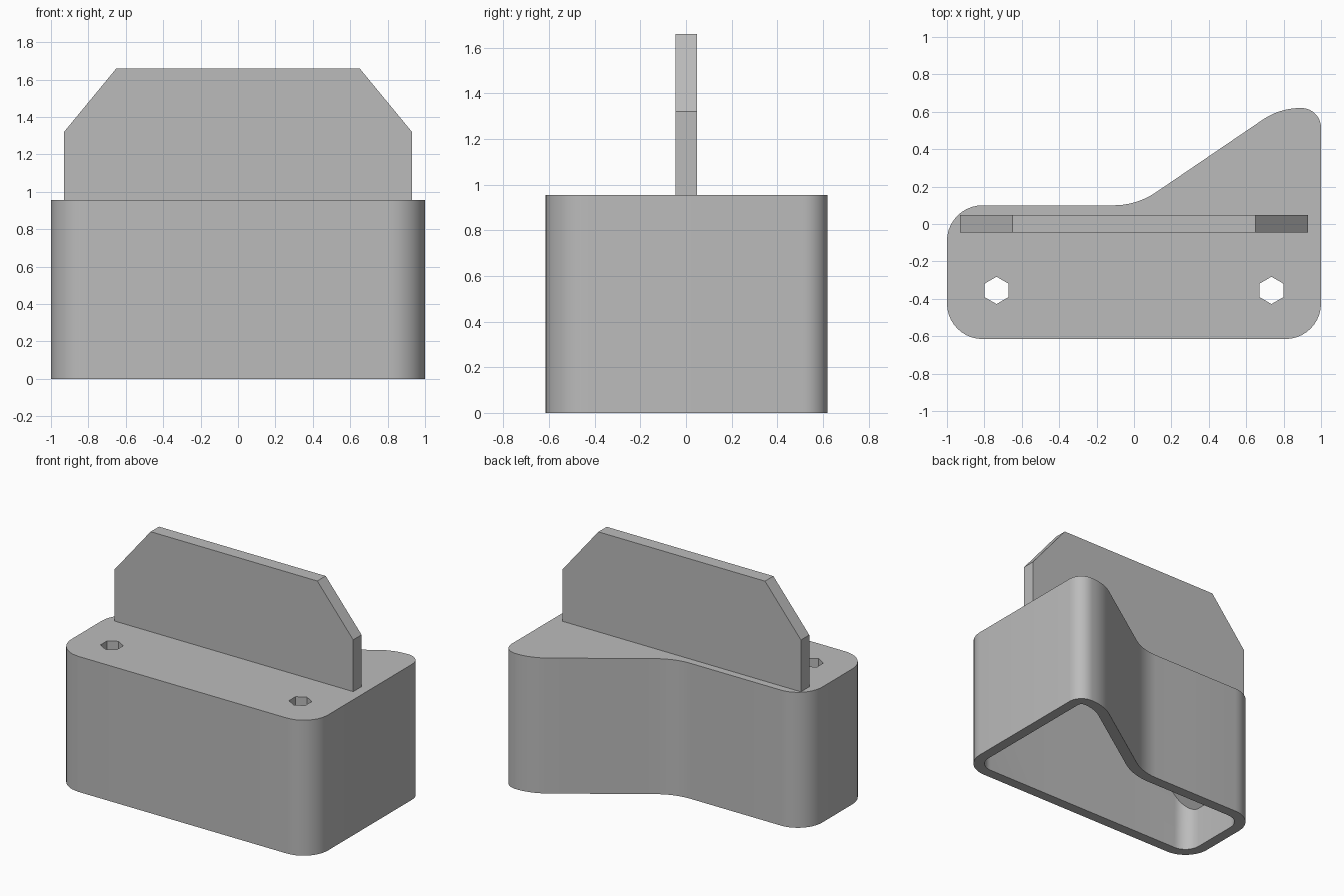
import bpy, bmesh, math
from mathutils import Vector

if "Cube" in bpy.data.objects:
    bpy.data.objects.remove(bpy.data.objects["Cube"], do_unlink=True)

BODY_TOP = 0.955
WALL = 0.075
CEILING = 0.88
SLOPE_START = 0.34  # distance from the middle where the ceiling starts to drop

grey = bpy.data.materials.new("plain grey")
grey.use_nodes = True
grey.diffuse_color = (0.5, 0.5, 0.5, 1)
grey.node_tree.nodes["Principled BSDF"].inputs["Base Color"].default_value = (0.5, 0.5, 0.5, 1)


def rounded_outline(corners, inset=0.0, steps=10):
    """Counter-clockwise outline with filleted corners, moved inwards by inset."""
    points = []
    for i, (x, y, radius) in enumerate(corners):
        here = Vector((x, y))
        to_prev = (Vector(corners[i - 1][:2]) - here).normalized()
        to_next = (Vector(corners[(i + 1) % len(corners)][:2]) - here).normalized()
        half = math.acos(to_prev.dot(to_next)) / 2
        centre = here + (to_prev + to_next).normalized() * radius / math.sin(half)
        tangent = radius / math.tan(half)
        start = here + to_prev * tangent - centre
        end = here + to_next * tangent - centre
        convex = to_prev.x * to_next.y - to_prev.y * to_next.x < 0
        size = radius - inset if convex else radius + inset
        a = math.atan2(start.y, start.x)
        sweep = math.atan2(start.x * end.y - start.y * end.x, start.dot(end))
        for k in range(steps + 1):
            t = a + sweep * k / steps
            points.append((centre.x + size * math.cos(t), centre.y + size * math.sin(t)))
    return points


def ring(bm, points, z):
    return [bm.verts.new((x, y, z)) for x, y in points]


def wall(bm, lower, upper):
    """Join two rings with a band of quads."""
    for i in range(len(lower)):
        bm.faces.new((lower[i - 1], lower[i], upper[i], upper[i - 1]))


def fill(bm, rings, normal_z):
    """Fill the area inside the first ring, leaving the other rings as holes."""
    edges = [bm.edges.get((r[i - 1], r[i])) for r in rings for i in range(len(r))]
    bmesh.ops.triangle_fill(bm, use_beauty=True, edges=edges, normal=(0, 0, normal_z))


def make_object(name, bm):
    """Smooth the curved sides, keep sharp edges and add the part to the scene."""
    bmesh.ops.recalc_face_normals(bm, faces=bm.faces[:])
    for face in bm.faces:
        face.smooth = True
    for edge in bm.edges:
        edge.smooth = edge.calc_face_angle(math.pi) < math.radians(25)
    mesh = bpy.data.meshes.new(name)
    bm.to_mesh(mesh)
    bm.free()
    mesh.materials.append(grey)
    bpy.context.scene.collection.objects.link(bpy.data.objects.new(name, mesh))


# Body outline: x, y, fillet radius
corners = [(-1, -0.615, 0.19), (1, -0.615, 0.19), (1, 0.62, 0.105),
           (0.78, 0.62, 0.36), (0.015, 0.1, 0.4), (-1, 0.1, 0.19)]
outer = rounded_outline(corners)
inner = rounded_outline(corners, WALL)

# Outer wall, bottom rim and cavity wall
bm = bmesh.new()
outer_top, outer_base = ring(bm, outer, BODY_TOP), ring(bm, outer, 0)
inner_base, inner_top = ring(bm, inner, 0), ring(bm, inner, CEILING)
wall(bm, outer_base, outer_top)
wall(bm, inner_base, outer_base)
wall(bm, inner_base, inner_top)

# Hexagonal through holes
top_rings, ceiling_rings = [outer_top], [inner_top]
for x in (-0.735, 0.735):
    hexagon = [(x + 0.073 * math.sin(k * math.pi / 3),
                -0.355 + 0.073 * math.cos(k * math.pi / 3)) for k in range(6)]
    top_rings.append(ring(bm, hexagon, BODY_TOP))
    ceiling_rings.append(ring(bm, hexagon, CEILING))
    wall(bm, ceiling_rings[-1], top_rings[-1])

# Top and ceiling, then drop the ceiling towards both ends
fill(bm, top_rings, 1)
fill(bm, ceiling_rings, -1)
for x in (-SLOPE_START, SLOPE_START):
    bmesh.ops.bisect_plane(bm, geom=bm.verts[:] + bm.edges[:] + bm.faces[:],
                           plane_co=(x, 0, 0), plane_no=(1, 0, 0))
for vert in bm.verts:
    if abs(vert.co.z - CEILING) < 0.001:
        vert.co.z -= max(0, abs(vert.co.x) - SLOPE_START)
make_object("hollow_body", bm)

# Upright plate with chamfered upper corners
half_profile = [(0.93, BODY_TOP - 0.01), (0.93, 1.32), (0.65, 1.66)]
profile = half_profile + [(-x, z) for x, z in reversed(half_profile)]
bm = bmesh.new()
front = [bm.verts.new((x, -0.045, z)) for x, z in profile]
back = [bm.verts.new((x, 0.048, z)) for x, z in profile]
wall(bm, front, back)
bm.faces.new(front)
bm.faces.new(back)
make_object("upright_plate", bm)
